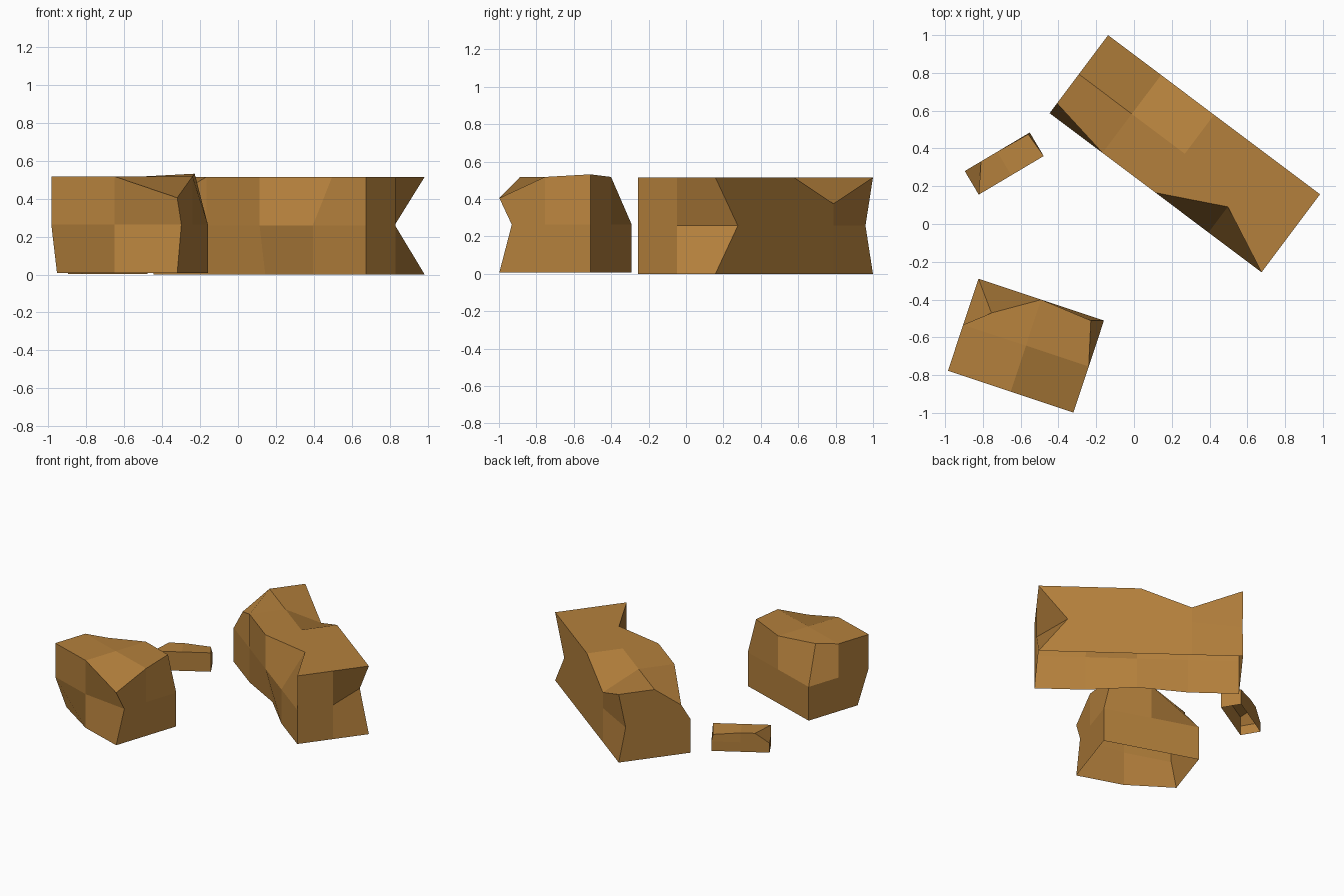
import bpy, bmesh, math
from mathutils import Matrix, Vector

if "Cube" in bpy.data.objects:
    bpy.data.objects.remove(bpy.data.objects["Cube"])

brown = bpy.data.materials.new("rock_brown")
brown.diffuse_color = (0.456, 0.216, 0.045, 1.0)
brown.use_nodes = True
brown.node_tree.nodes["Principled BSDF"].inputs["Base Color"].default_value = brown.diffuse_color


def rock(name, centre, angle, size, segs, base, moves):
    """Gridded shell, open below, whose grid points (along, across, up) are nudged."""
    bm = bmesh.new()
    bmesh.ops.create_cube(bm, size=1)
    # cut the block into its grid
    for axis in range(3):
        normal = Vector([1 if a == axis else 0 for a in range(3)])
        for i in range(1, segs[axis]):
            bmesh.ops.bisect_plane(bm, geom=bm.verts[:] + bm.edges[:] + bm.faces[:],
                                   plane_co=normal * (i / segs[axis] - 0.5), plane_no=normal)
    # the underside is open
    under = [f for f in bm.faces if f.normal.z < -0.9]
    bmesh.ops.delete(bm, geom=under, context='FACES')
    # top quads start at their back-left corner so they all fold along the same diagonal
    for f in [f for f in bm.faces if f.normal.z > 0.9]:
        vs = list(f.verts)
        s = vs.index(min(vs, key=lambda v: v.co.x - v.co.y))
        bm.faces.remove(f)
        bm.faces.new(vs[s:] + vs[:s])
    # chip the rock by moving single grid points
    for v in bm.verts:
        key = tuple(round((v.co[a] + 0.5) * segs[a]) for a in range(3))
        offset = Vector(moves.get(key, (0, 0, 0)))
        v.co = Vector([v.co[a] * size[a] for a in range(3)]) + offset
    place = Matrix.Translation((centre[0], centre[1], base + size[2] / 2))
    bm.transform(place @ Matrix.Rotation(math.radians(angle), 4, 'Z'))
    bm.normal_update()
    mesh = bpy.data.meshes.new(name)
    bm.to_mesh(mesh)
    bm.free()
    mesh.materials.append(brown)
    bpy.context.collection.objects.link(bpy.data.objects.new(name, mesh))


# long rock at the back right
rock("long_rock", (0.269, 0.372), -36.9, (1.403, 0.516, 0.515), (4, 2, 2), 0, {
    (4, 2, 1): (-0.2, 0, 0),
    (0, 2, 1): (0, -0.05, 0),
    (1, 2, 2): (0, 0, -0.14),
    (0, 0, 2): (0, 0.065, -0.145),
    (3, 0, 2): (0, 0.17, 0),
    (2, 0, 0): (0, 0.05, 0),
})

# blocky rock at the front left
rock("block_rock", (-0.572, -0.644), -18.4, (0.70, 0.513, 0.51), (2, 2, 2), 0.008, {
    (0, 2, 2): (0.122, -0.15, -0.015),
    (2, 2, 2): (-0.066, -0.022, 0.014),
    (2, 0, 2): (0, 0, -0.113),
    (2, 0, 1): (0, 0.07, 0),
    (0, 0, 0): (0, 0.095, 0),
})

# small stone at the left
rock("small_stone", (-0.687, 0.32), 30.7, (0.40, 0.145, 0.143), (2, 1, 2), 0.003, {
    (0, 1, 2): (0.1, 0, 0),
    (2, 1, 2): (-0.012, -0.004, -0.02),
})
